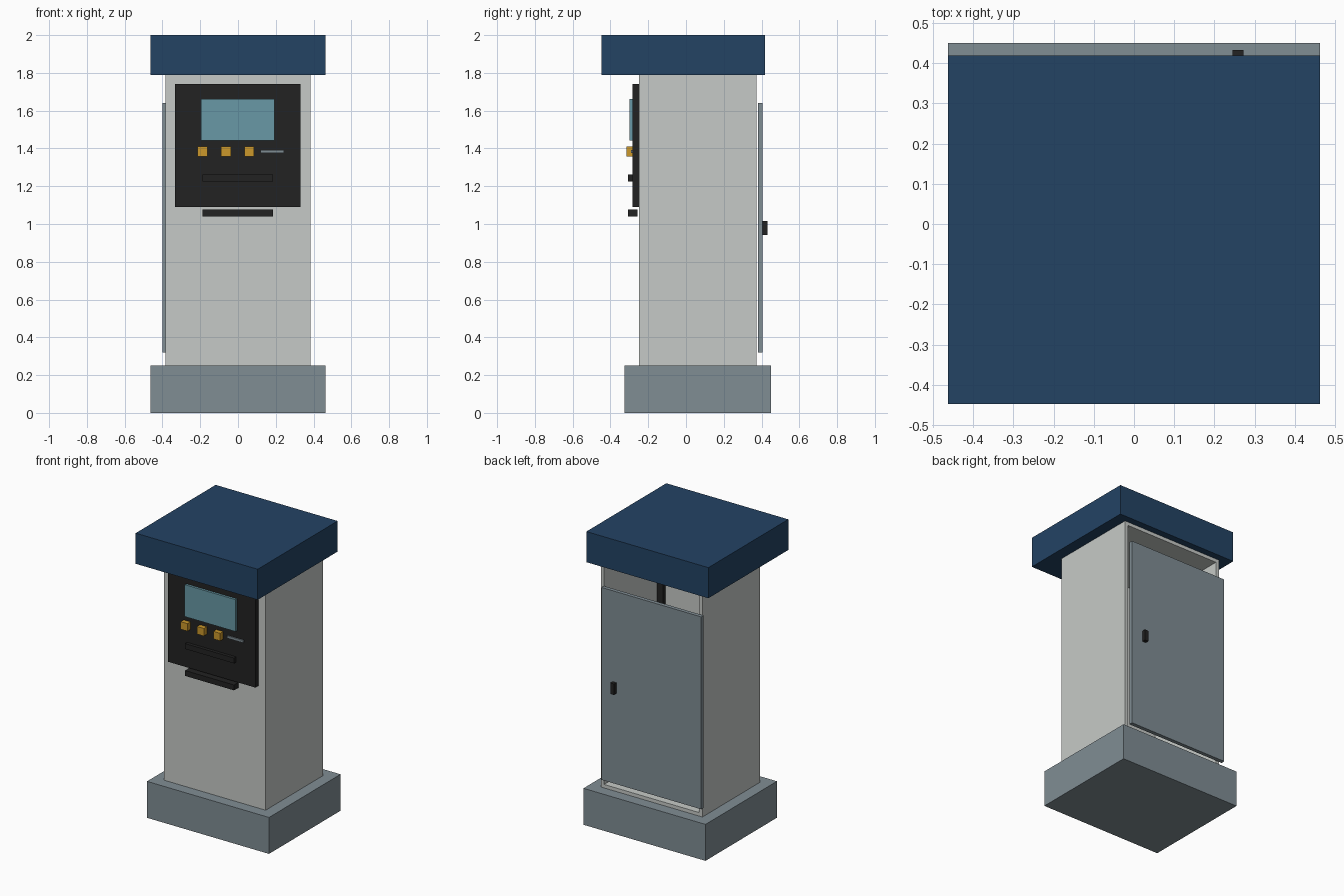
import bpy
import bmesh

if "Cube" in bpy.data.objects:
    bpy.data.objects.remove(bpy.data.objects["Cube"])


def material(name, hex_colour):
    """Flat material from an sRGB hex value, stored as linear."""
    m = bpy.data.materials.new(name)
    rgb = [int(hex_colour[i:i + 2], 16) / 255 for i in (0, 2, 4)]
    lin = [c / 12.92 if c <= 0.04045 else ((c + 0.055) / 1.055) ** 2.4 for c in rgb]
    m.diffuse_color = (*lin, 1)
    m.use_nodes = True
    m.node_tree.nodes["Principled BSDF"].inputs["Base Color"].default_value = m.diffuse_color
    return m


navy = material("navy", "234364")
steel = material("steel_grey", "808D94")
shell = material("light_grey", "C6CAC7")
black = material("black", "222222")
glass = material("screen_teal", "6899A6")
amber = material("amber", "CC992B")


def box(name, mat, x, y, z):
    """Box given by its (min, max) on each axis."""
    bm = bmesh.new()
    bmesh.ops.create_cube(bm, size=1)
    for v in bm.verts:
        v.co = [r[0] if c < 0 else r[1] for c, r in zip(v.co, (x, y, z))]
    me = bpy.data.meshes.new(name)
    bm.to_mesh(me)
    bm.free()
    me.materials.append(mat)
    ob = bpy.data.objects.new(name, me)
    bpy.context.collection.objects.link(ob)
    return ob


# Plinth and roof cap
box("base", steel, (-0.463, 0.463), (-0.325, 0.45), (0, 0.25))
box("roof", navy, (-0.463, 0.463), (-0.448, 0.419), (1.79, 2))

# Hollow cabinet, open at the back: remove the rear face and thicken inward
cabinet = box("cabinet", shell, (-0.385, 0.385), (-0.25, 0.372), (0.25, 1.79))
bm = bmesh.new()
bm.from_mesh(cabinet.data)
rear = [f for f in bm.faces if f.calc_center_median().y > 0.37]
bmesh.ops.delete(bm, geom=rear, context='FACES')
bm.to_mesh(cabinet.data)
bm.free()
solid = cabinet.modifiers.new("walls", 'SOLIDIFY')
solid.thickness = 0.024
solid.offset = -1
solid.use_even_offset = True

# Mounting post inside the front corner
box("inner_post", black, (0.315, 0.361), (-0.226, -0.2), (1.09, 1.74))

# Rear door, set slightly off the cabinet, with its handle
box("rear_door", steel, (-0.4, 0.357), (0.38, 0.406), (0.32, 1.64))
box("door_handle", black, (0.245, 0.272), (0.406, 0.432), (0.942, 1.017))

# Control panel
box("control_panel", black, (-0.333, 0.33), (-0.284, -0.25), (1.09, 1.74))
box("screen", glass, (-0.195, 0.192), (-0.3, -0.284), (1.443, 1.662))
for i, cx in enumerate((-0.188, -0.064, 0.06)):
    box(f"button_{i + 1}", amber, (cx - 0.026, cx + 0.026), (-0.316, -0.284), (1.357, 1.409))
box("card_slot", steel, (0.12, 0.244), (-0.292, -0.284), (1.376, 1.393))

# Ticket ledge and lower tray
box("ticket_ledge", black, (-0.187, 0.184), (-0.306, -0.284), (1.225, 1.262))
box("lower_tray", black, (-0.187, 0.184), (-0.306, -0.257), (1.04, 1.077))
